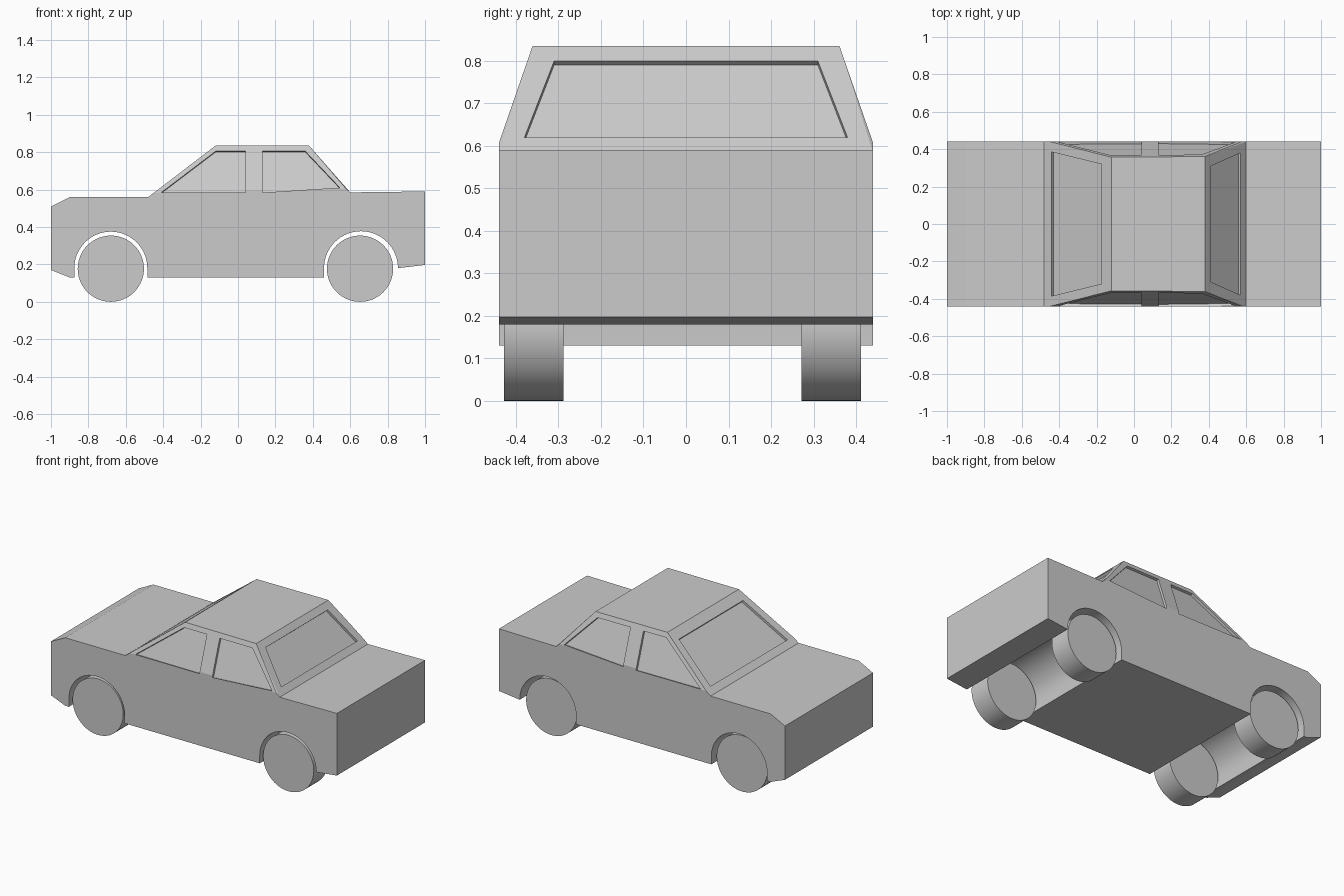
import bpy, bmesh
from math import pi, cos, sin, radians
from mathutils import Vector

if "Cube" in bpy.data.objects:
    bpy.data.objects.remove(bpy.data.objects["Cube"])

W = 0.44  # half width


def make_object(name, bm):
    bmesh.ops.recalc_face_normals(bm, faces=bm.faces)
    mesh = bpy.data.meshes.new(name)
    bm.to_mesh(mesh)
    bm.free()
    ob = bpy.data.objects.new(name, mesh)
    bpy.context.collection.objects.link(ob)
    return ob


def activate(ob):
    bpy.ops.object.select_all(action='DESELECT')
    ob.select_set(True)
    bpy.context.view_layer.objects.active = ob


def smooth(ob):
    activate(ob)
    bpy.ops.object.shade_smooth_by_angle(angle=radians(20))


def arch(cx, r, n=32):
    return [(cx - r * cos(pi * i / n), 0.18 + r * sin(pi * i / n)) for i in range(n + 1)]


# Lower body: side profile with wheel arches, open where the cabin sits
profile = ([(-1, 0.17), (-0.9, 0.13), (-0.875, 0.13)] + arch(-0.68, 0.195)
           + [(-0.485, 0.13), (0.46, 0.13)] + arch(0.6575, 0.1975)
           + [(1, 0.197), (1, 0.59), (0.6, 0.585), (-0.48, 0.56), (-0.9, 0.56), (-1, 0.51)])
bm = bmesh.new()
near = [bm.verts.new((x, -W, z)) for x, z in profile]
far = [bm.verts.new((x, W, z)) for x, z in profile]
bm.faces.new(near)
bm.faces.new(far)
n = len(profile)
for i in range(n):
    j = (i + 1) % n
    if profile[i] != (0.6, 0.585):
        bm.faces.new((near[i], near[j], far[j], far[i]))
smooth(make_object("lower_body", bm))


# Cabin: tapered shell whose sides lean in above the belt line
def side_y(x, z):
    return W - (z - 0.583 - 0.0235 * (x + 0.45)) * 0.34


bm = bmesh.new()
for s in (-1, 1):
    for x, z in [(-0.48, 0.56), (0.6, 0.585), (-0.45, 0.583), (0.575, 0.6071)]:
        bm.verts.new((x, s * W, z))
    for x in (-0.12, 0.38):
        bm.verts.new((x, s * side_y(x, 0.835), 0.835))
bmesh.ops.convex_hull(bm, input=bm.verts)
bmesh.ops.dissolve_limit(bm, angle_limit=radians(0.5), verts=bm.verts, edges=bm.edges)
cabin = make_object("cabin", bm)

# Window recesses: shallow prisms cut into the cabin faces
panes = []
for s in (-1, 1):
    for outline in ([(-0.41, 0.585), (-0.12, 0.805), (0.04, 0.805), (0.04, 0.585)],
                    [(0.13, 0.585), (0.13, 0.805), (0.36, 0.805), (0.545, 0.61)]):
        panes.append([Vector((x, s * side_y(x, z), z)) for x, z in outline])
for x0, z0, y0, x1, z1, y1 in ((-0.44, 0.5906, 0.385, -0.175, 0.793, 0.32),
                               (0.5692, 0.62, 0.38, 0.4108, 0.80, 0.31)):
    panes.append([Vector(p) for p in ((x0, -y0, z0), (x0, y0, z0), (x1, y1, z1), (x1, -y1, z1))])

bm = bmesh.new()
for pane in panes:
    normal = (pane[1] - pane[0]).cross(pane[2] - pane[0]).normalized()
    if normal.z < 0:
        normal.negate()
    inner = [bm.verts.new(p - normal * 0.015) for p in pane]
    outer = [bm.verts.new(p + normal * 0.04) for p in pane]
    bm.faces.new(inner)
    bm.faces.new(outer)
    for i in range(4):
        j = (i + 1) % 4
        bm.faces.new((inner[i], inner[j], outer[j], outer[i]))
cutter = make_object("window_cutter", bm)
cutter.hide_render = True

cut = cabin.modifiers.new("windows", 'BOOLEAN')
cut.operation = 'DIFFERENCE'
cut.solver = 'EXACT'
cut.object = cutter
activate(cabin)
bpy.ops.object.modifier_apply(modifier="windows")
bpy.data.objects.remove(cutter)

# Open the cabin floor so it joins the lower body
bm = bmesh.new()
bm.from_mesh(cabin.data)
floor = [f for f in bm.faces if f.normal.z < -0.9 and max(v.co.z for v in f.verts) < 0.59]
bmesh.ops.delete(bm, geom=floor, context='FACES')
bm.to_mesh(cabin.data)
bm.free()

# Wheels
for x, end in ((-0.68, "front"), (0.6525, "rear")):
    for y, side in ((-0.358, "right"), (0.342, "left")):
        bpy.ops.mesh.primitive_cylinder_add(vertices=64, radius=0.177, depth=0.14,
                                            location=(x, y, 0.177), rotation=(pi / 2, 0, 0))
        wheel = bpy.context.object
        wheel.name = f"{end}_{side}_wheel"
        smooth(wheel)
